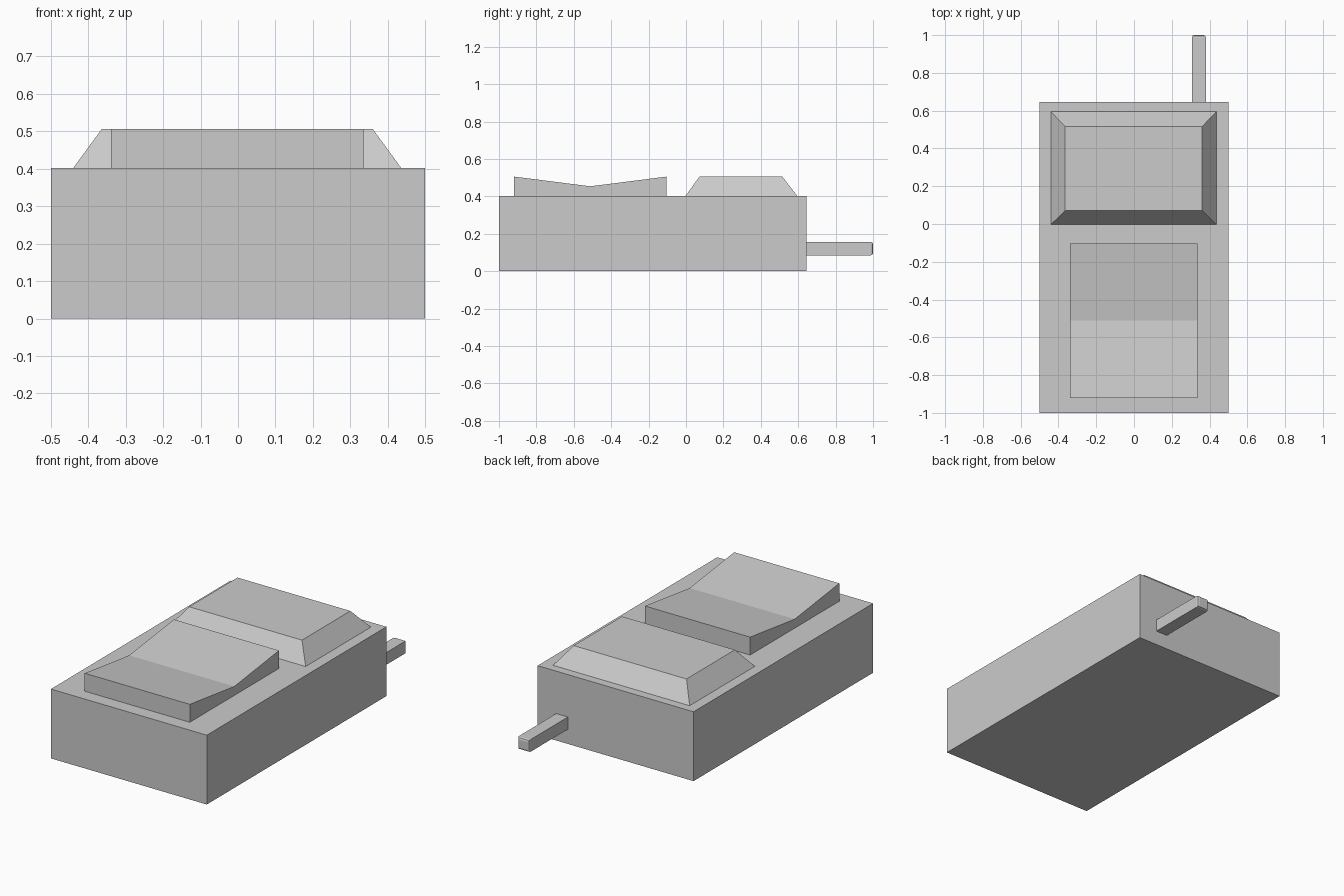
import bpy
import bmesh

if "Cube" in bpy.data.objects:
    bpy.data.objects.remove(bpy.data.objects["Cube"])


def make_object(name, bm):
    bmesh.ops.recalc_face_normals(bm, faces=bm.faces)
    mesh = bpy.data.meshes.new(name)
    bm.to_mesh(mesh)
    bm.free()
    obj = bpy.data.objects.new(name, mesh)
    bpy.context.collection.objects.link(obj)
    return obj


def extrude_profile(name, profile, x0, x1):
    """Extrude a closed (y, z) profile along x."""
    bm = bmesh.new()
    a = [bm.verts.new((x0, y, z)) for y, z in profile]
    b = [bm.verts.new((x1, y, z)) for y, z in profile]
    bm.faces.new(a)
    bm.faces.new(b)
    n = len(profile)
    for i in range(n):
        j = (i + 1) % n
        bm.faces.new((a[i], a[j], b[j], b[i]))
    return make_object(name, bm)


def box(name, x, y, z, top_inset=(0, 0, 0, 0), end_bevel=0):
    """Box from ranges; the top can be inset (left, right, front, back)."""
    bm = bmesh.new()
    bmesh.ops.create_cube(bm, size=1)
    l, r, f, b = top_inset
    for v in bm.verts:
        top = v.co.z > 0
        v.co = (x[0] + l * top if v.co.x < 0 else x[1] - r * top,
                y[0] + f * top if v.co.y < 0 else y[1] - b * top,
                z[1] if top else z[0])
    if end_bevel:
        edges = [e for e in bm.edges if all(v.co.y == max(w.co.y for w in bm.verts) for v in e.verts)]
        bmesh.ops.bevel(bm, geom=edges, offset=end_bevel, segments=2,
                        profile=0.5, affect='EDGES')
    return make_object(name, bm)


# Main housing
box("body", (-0.5, 0.5), (-1.0, 0.645), (0, 0.402))

# Raised control block with sloping sides
box("control_block", (-0.44, 0.436), (-0.003, 0.595), (0.402, 0.506),
    top_inset=(0.076, 0.076, 0.075, 0.08))

# Rocker plate with a shallow V-shaped top
extrude_profile("rocker_plate",
                [(-0.92, 0.402), (-0.103, 0.402), (-0.103, 0.506),
                 (-0.512, 0.454), (-0.92, 0.506)], -0.339, 0.335)

# Connector stub at the back with a rounded end
box("connector_stub", (0.306, 0.381), (0.64, 1.0), (0.085, 0.156), end_bevel=0.012)
